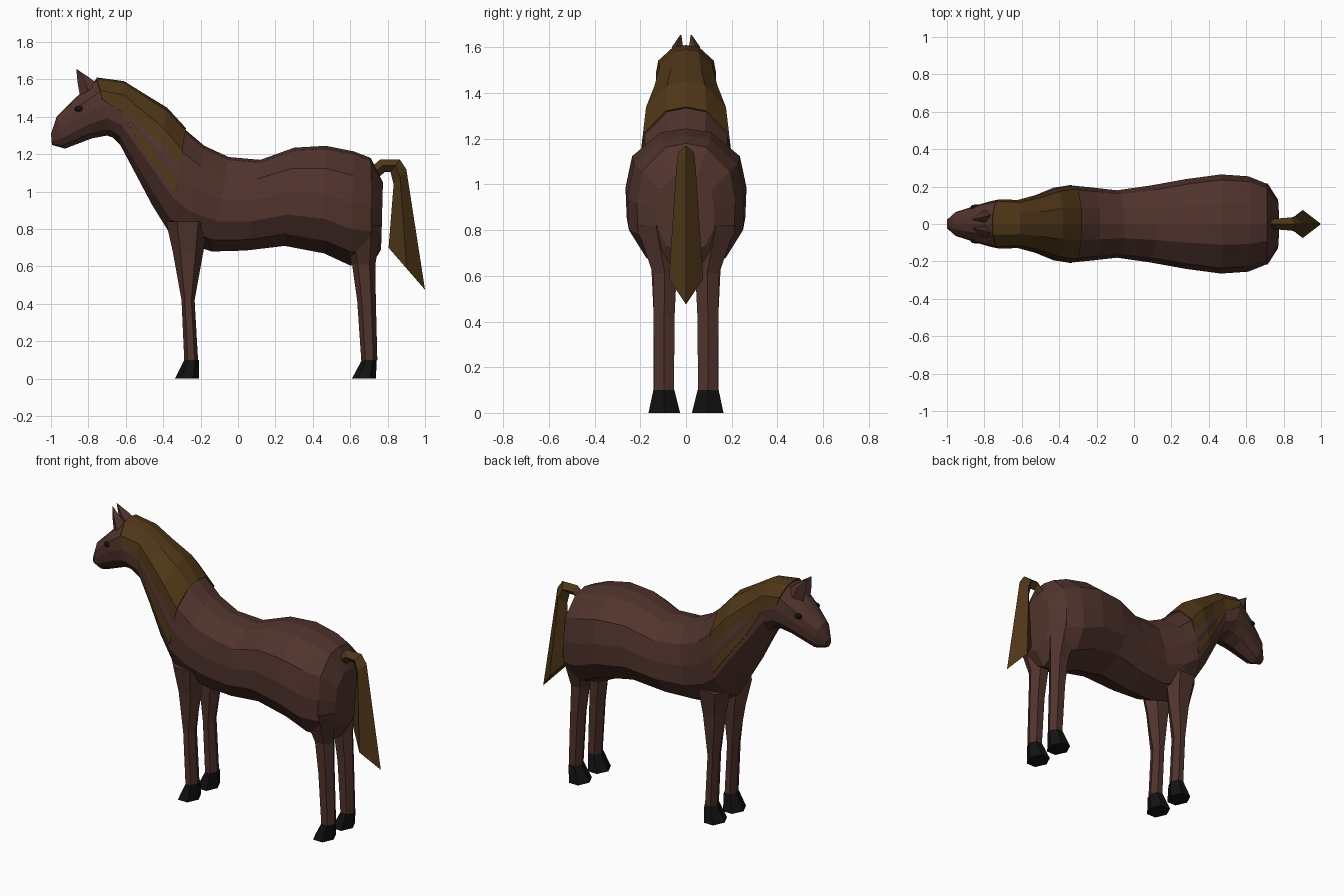
import bpy, bmesh
from math import sin, cos, pi
from mathutils import Vector

if "Cube" in bpy.data.objects:
    bpy.data.objects.remove(bpy.data.objects["Cube"])


def material(name, rgb):
    m = bpy.data.materials.new(name)
    m.diffuse_color = (*rgb, 1)
    m.use_nodes = True
    m.node_tree.nodes["Principled BSDF"].inputs["Base Color"].default_value = m.diffuse_color
    return m


COAT = material("brown_coat", (0.082, 0.034, 0.026))
HAIR = material("golden_brown_hair", (0.078, 0.038, 0.009))
DARK = material("black", (0.006, 0.006, 0.006))


def loft(name, rings, mat, closed=True):
    """Skin a list of point rings; closed rings get end caps."""
    bm = bmesh.new()
    vs = [[bm.verts.new(p) for p in r] for r in rings]
    n = len(rings[0])
    for a, b in zip(vs, vs[1:]):
        for i in range(n if closed else n - 1):
            j = (i + 1) % n
            bm.faces.new((a[i], a[j], b[j], b[i]))
    if closed:
        bm.faces.new(vs[0])
        bm.faces.new(vs[-1])
    bmesh.ops.recalc_face_normals(bm, faces=bm.faces)
    me = bpy.data.meshes.new(name)
    bm.to_mesh(me)
    bm.free()
    me.materials.append(mat)
    ob = bpy.data.objects.new(name, me)
    bpy.context.collection.objects.link(ob)
    return ob


# Half cross-section: (fraction from top to bottom, fraction of half width)
PROFILE = [(0, 0), (.03, .42), (.21, .89), (.45, 1), (.68, .98), (.88, .68), (1, 0)]


def width_at(v):
    for (v0, w0), (v1, w1) in zip(PROFILE, PROFILE[1:]):
        if v <= v1:
            return w0 + (w1 - w0) * (v - v0) / (v1 - v0)
    return 0


def section(st, vals, grow=1.0):
    """Points down one side of a station and back up the other."""
    xt, zt, xb, zb, w = st
    top, bot = Vector((xt, 0, zt)), Vector((xb, 0, zb))
    mid = (top + bot) / 2

    def pt(v, side):
        p = top.lerp(bot, v)
        p.y = side * w * width_at(v)
        return mid + (p - mid) * grow
    return [pt(v, 1) for v in vals], [pt(v, -1) for v in vals]


# Body: stations from muzzle to rump (top x, top z, bottom x, bottom z, half width)
head = [(-1.0, 1.31, -.995, 1.25, .025), (-.97, 1.40, -.925, 1.23, .065),
        (-.865, 1.505, -.78, 1.285, .105), (-.80, 1.56, -.70, 1.30, .125)]
neck = [(-.755, 1.605, -.67, 1.29, .132), (-.61, 1.585, -.63, 1.25, .125),
        (-.50, 1.515, -.55, 1.10, .15), (-.38, 1.44, -.46, .93, .19),
        (-.28, 1.33, -.37, .785, .205)]
trunk = [(-.18, 1.245, -.28, .725, .195), (-.05, 1.185, -.14, .68, .18),
         (.12, 1.17, .04, .685, .205), (.30, 1.235, .25, .71, .24),
         (.47, 1.245, .46, .67, .265), (.62, 1.215, .60, .605, .255),
         (.71, 1.18, .71, .60, .215), (.775, 1.05, .765, .69, .125)]
rings = []
for st in head + neck + trunk:
    left, right = section(st, [v for v, w in PROFILE])
    rings.append(left + right[-2:0:-1])
loft("body", rings, COAT)

# Mane: shell draped over the neck, deeper toward the shoulder
rings = []
for st, depth in zip(neck, (.36, .48, .6, .62, .62)):
    left, right = section(st, [0, .03, .21, depth], 1.035)
    rings.append(left[::-1] + right[1:])
mane = loft("mane", rings, HAIR, closed=False)
thick = mane.modifiers.new("thickness", 'SOLIDIFY')
thick.thickness = .02
thick.offset = -1

# Tail: diamond section (outer x, z, inner x, z, half width)
rings = []
for xo, zo, xi, zi, w in [(.70, 1.12, .72, 1.05, .025), (.76, 1.172, .785, 1.105, .03),
                          (.865, 1.172, .815, 1.105, .035), (.90, 1.12, .832, 1.04, .042),
                          (1.0, .475, .805, .70, .075)]:
    xm, zm = (xo + xi) / 2, (zo + zi) / 2
    rings.append([(xo, 0, zo), (xm, w, zm), (xi, 0, zi), (xm, -w, zm)])
loft("tail", rings, HAIR)


def limb(name, levels, side, mat):
    """Six-sided tube from (z, x, x radius, y, y radius) levels."""
    loft(name, [[(x + rx * cos(i * pi / 3), side * (y + ry * sin(i * pi / 3)), z)
                 for i in range(6)] for z, x, rx, y, ry in levels], mat)


FRONT = [(.84, -.27, .115, .11, .08), (.68, -.267, .082, .10, .062),
         (.42, -.267, .035, .098, .05), (.09, -.25, .037, .098, .05)]
BACK = [(.82, .66, .11, .13, .10), (.61, .672, .062, .093, .06),
        (.42, .687, .05, .096, .053), (.10, .702, .043, .096, .05)]

for side, word in ((1, "left"), (-1, "right")):
    # Legs
    limb("front_leg_" + word, FRONT, side, COAT)
    limb("back_leg_" + word, BACK, side, COAT)
    # Hooves
    for part, xt, xb in (("front_hoof_", -.248, -.273), ("back_hoof_", .702, .673)):
        limb(part + word, [(.10, xt, .04, .097, .053), (0, xb, .064, .095, .08)], side, DARK)
    # Ears: folded leaf narrowing to a point
    base = [(-.845, .035, 1.51), (-.80, .075, 1.54), (-.75, .05, 1.575), (-.79, .01, 1.56)]
    midr = [(-.857, .03, 1.58), (-.825, .06, 1.605), (-.795, .04, 1.61), (-.825, .012, 1.595)]
    tip = [(-.865, .022, 1.655), (-.862, .026, 1.654), (-.858, .024, 1.652), (-.862, .02, 1.653)]
    loft("ear_" + word, [[(x, side * y, z) for x, y, z in r] for r in (base, midr, tip)], COAT)
    # Eyes
    bpy.ops.mesh.primitive_uv_sphere_add(segments=8, ring_count=6, radius=1,
                                         location=(-.845, side * .09, 1.443))
    eye = bpy.context.object
    eye.name = "eye_" + word
    eye.scale = (.03, .015, .017)
    eye.data.materials.append(DARK)
